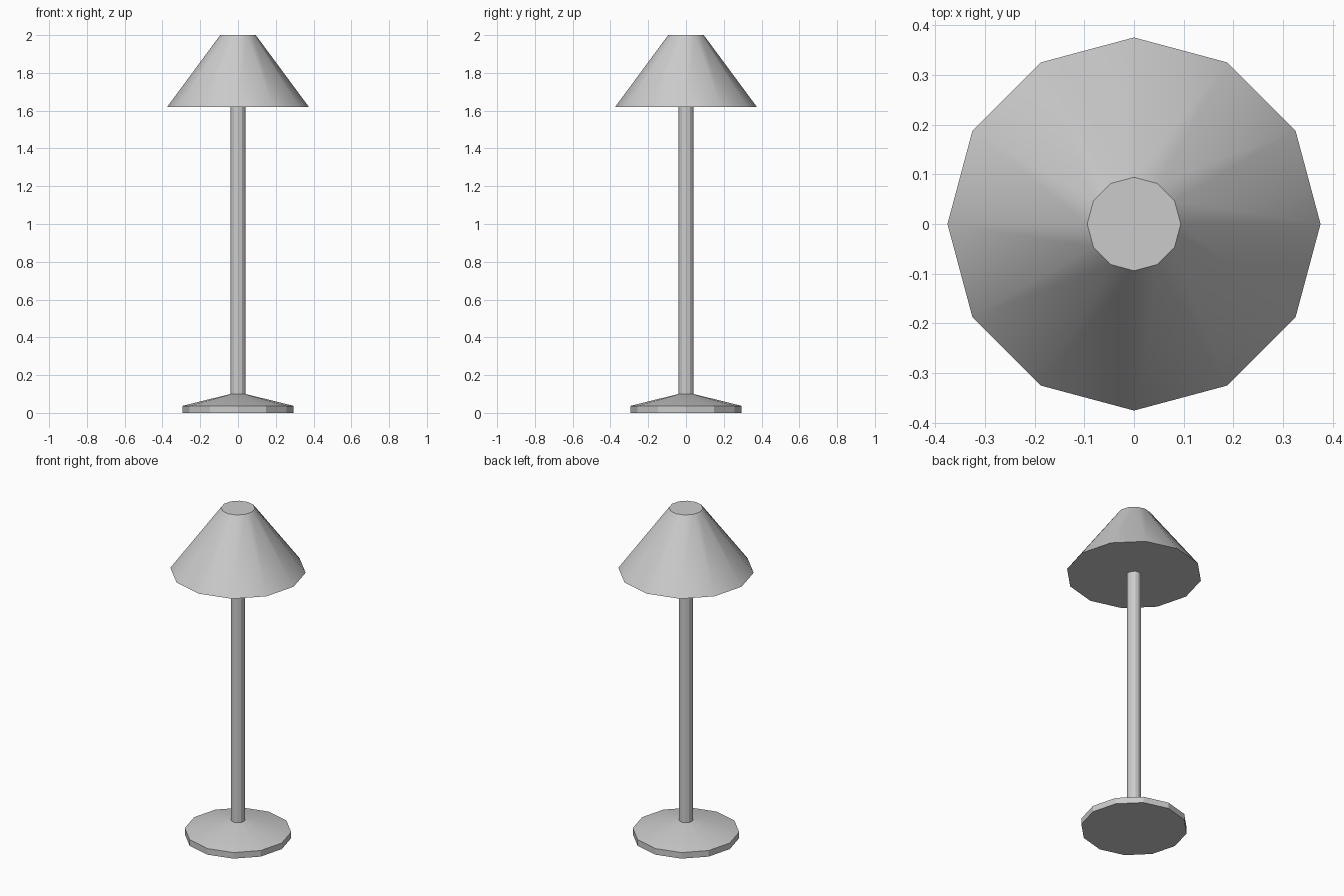
import bpy, bmesh, math

if "Cube" in bpy.data.objects:
    bpy.data.objects.remove(bpy.data.objects["Cube"])

SIDES = 12

def turned_part(name, profile):
    """Closed solid turned from (radius, z) rings, bottom to top."""
    bm = bmesh.new()
    rings = []
    for r, z in profile:
        rings.append([bm.verts.new((r * math.cos(i * math.tau / SIDES),
                                    r * math.sin(i * math.tau / SIDES), z))
                      for i in range(SIDES)])
    for low, high in zip(rings, rings[1:]):
        for i in range(SIDES):
            j = (i + 1) % SIDES
            bm.faces.new((low[i], low[j], high[j], high[i]))
    bm.faces.new(rings[0][::-1])
    bm.faces.new(rings[-1])
    mesh = bpy.data.meshes.new(name)
    bm.to_mesh(mesh)
    bm.free()
    obj = bpy.data.objects.new(name, mesh)
    bpy.context.collection.objects.link(obj)
    # Soft cone shading, crisp rims and pole facets
    bpy.ops.object.select_all(action='DESELECT')
    obj.select_set(True)
    bpy.context.view_layer.objects.active = obj
    bpy.ops.object.shade_smooth_by_angle(angle=math.radians(29))
    return obj

# Weighted foot with a shallow cone on top
turned_part("base", [(0.295, 0), (0.295, 0.037), (0.04, 0.10)])
# Upright
turned_part("pole", [(0.04, 0.09), (0.04, 1.622)])
# Conical shade, closed at both ends
turned_part("shade", [(0.375, 1.62), (0.094, 2.0)])
